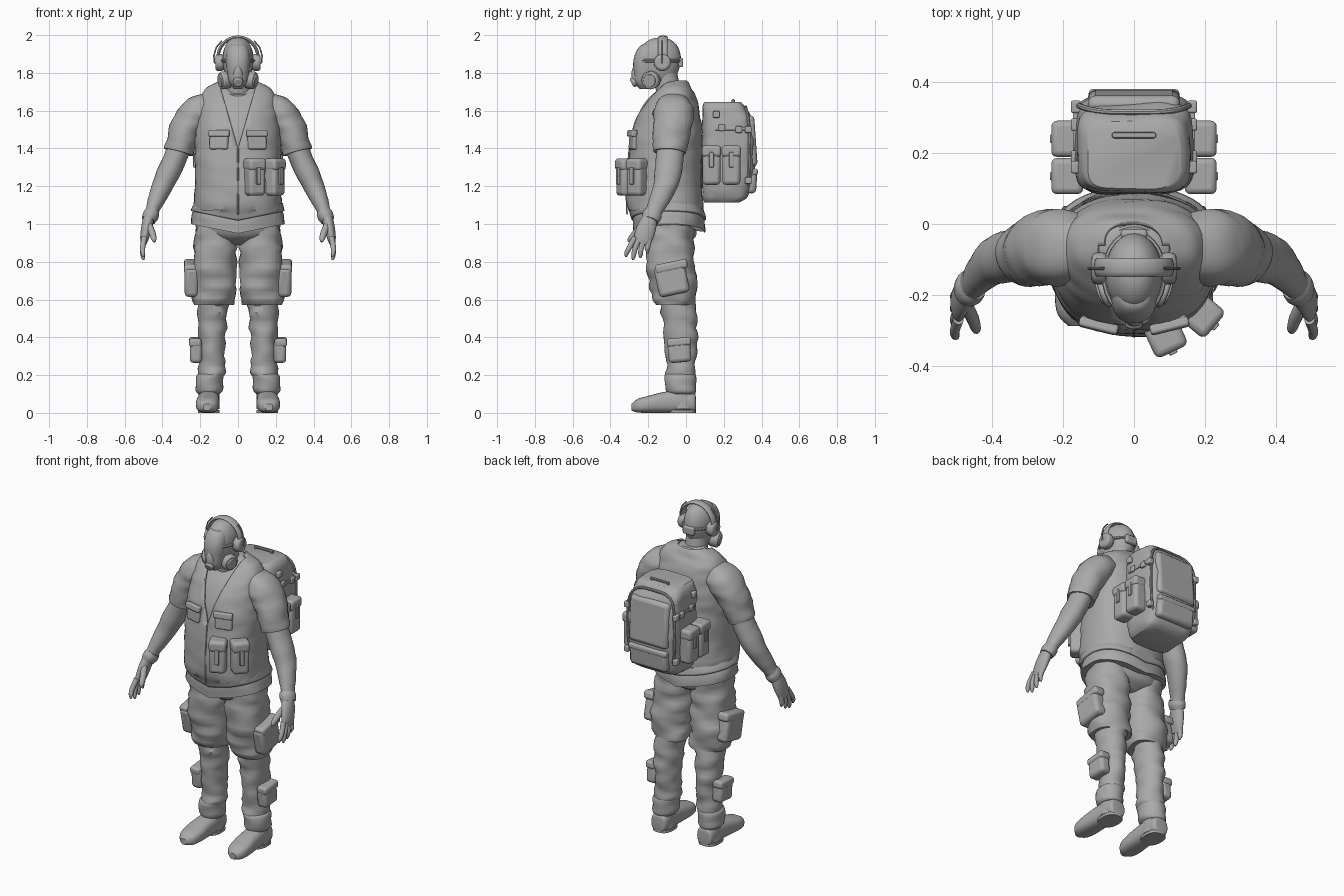
import bpy, bmesh, math
from mathutils import Vector, Matrix, noise

grey = bpy.data.materials.new("plain_grey")
grey.diffuse_color = (0.4, 0.4, 0.4, 1)


def finish(name, bm, mirror=False, bevel=0, angle=40):
    bmesh.ops.recalc_face_normals(bm, faces=bm.faces)
    me = bpy.data.meshes.new(name)
    bm.to_mesh(me)
    bm.free()
    me.materials.append(grey)
    ob = bpy.data.objects.new(name, me)
    bpy.context.collection.objects.link(ob)
    bpy.ops.object.select_all(action='DESELECT')
    ob.select_set(True)
    bpy.context.view_layer.objects.active = ob
    bpy.ops.object.shade_smooth_by_angle(angle=math.radians(angle))
    if bevel:
        m = ob.modifiers.new("soft_edges", 'BEVEL')
        m.width, m.segments, m.limit_method = bevel, 3, 'ANGLE'
    if mirror:
        m = ob.modifiers.new("other_side", 'MIRROR')
        m.use_axis[0] = True
        m.use_mirror_merge = False
    return ob


def spline(p, steps):
    """Catmull-Rom resampling of position + radii rows."""
    out = []
    for i in range(len(p) - 1):
        a, b, c, d = p[max(i - 1, 0)], p[i], p[i + 1], p[min(i + 2, len(p) - 1)]
        for s in range(steps):
            t = s / steps
            out.append([0.5 * (2 * q + (r - o) * t + (2 * o - 5 * q + 4 * r - w) * t * t
                               + (3 * q - o - 3 * r + w) * t ** 3) for o, q, r, w in zip(a, b, c, d)])
    return out + [list(p[-1])]


def skin(rows, axis=None, n=28, power=2.0, steps=4, rumple=0.0):
    """Rings (x, y, z, a, b) lofted along z, along y, or along the path."""
    rows = spline(rows, steps)
    bm, rings = bmesh.new(), []
    for i, (x, y, z, a, b) in enumerate(rows):
        c = Vector((x, y, z))
        if axis == 'Z':
            u, v = Vector((1, 0, 0)), Vector((0, 1, 0))
        elif axis == 'Y':
            u, v = Vector((1, 0, 0)), Vector((0, 0, 1))
        else:
            t = Vector(rows[min(i + 1, len(rows) - 1)][:3]) - Vector(rows[max(i - 1, 0)][:3])
            t.normalize()
            u = Vector((0, 1, 0)).cross(t).normalized()
            v = t.cross(u)
        ring = []
        for k in range(n):
            w = 2 * math.pi * k / n
            ca, sa = math.cos(w), math.sin(w)
            d = u * math.copysign(abs(ca) ** (2 / power), ca) * a + v * math.copysign(abs(sa) ** (2 / power), sa) * b
            q = c + d
            # cloth folds run mostly sideways
            f = noise.noise(Vector((q.x * 9, q.y * 9, q.z * 22)))
            ring.append(bm.verts.new(q + d.normalized() * rumple * f))
        rings.append(ring)
    for r, s in zip(rings, rings[1:]):
        for k in range(n):
            bm.faces.new((r[k], r[(k + 1) % n], s[(k + 1) % n], s[k]))
    bm.faces.new(rings[0])
    bm.faces.new(rings[-1])
    return bm


def loft(name, rows, mirror=False, **kw):
    return finish(name, skin(rows, **kw), mirror)


def box(name, at, size, turn=0.0, tilt=0.0, bevel=0.015, mirror=False):
    bm = bmesh.new()
    m = Matrix.Translation(at) @ Matrix.Rotation(math.radians(turn), 4, 'Z') @ Matrix.Rotation(math.radians(tilt), 4, 'X')
    bmesh.ops.create_cube(bm, size=1, matrix=m @ Matrix.Diagonal((*size, 1)))
    return finish(name, bm, mirror, bevel, 50)


def disc(name, at, radius, depth, direction, mirror=False, bevel=0.008):
    bm = bmesh.new()
    m = Matrix.Translation(at) @ Vector(direction).to_track_quat('Z', 'Y').to_matrix().to_4x4()
    bmesh.ops.create_cone(bm, cap_ends=True, segments=24, radius1=radius, radius2=radius, depth=depth, matrix=m)
    return finish(name, bm, mirror, bevel)


def cord(name, pts, r, cyclic=False, mirror=False):
    cu = bpy.data.curves.new(name + "_path", 'CURVE')
    cu.dimensions, cu.bevel_depth, cu.bevel_resolution = '3D', r, 2
    sp = cu.splines.new('POLY')
    sp.points.add(len(pts) - 1)
    for q, p in zip(sp.points, pts):
        q.co = (*p, 1)
    sp.use_cyclic_u = cyclic
    tmp = bpy.data.objects.new(name + "_path", cu)
    bpy.context.collection.objects.link(tmp)
    bm = bmesh.new()
    bm.from_mesh(tmp.to_mesh())
    tmp.to_mesh_clear()
    bpy.data.objects.remove(tmp)
    return finish(name, bm, mirror)


def loop(fn, n=28):
    return [fn(math.cos(2 * math.pi * k / n), math.sin(2 * math.pi * k / n)) for k in range(n)]


# Torso: shirt, then vest with an open V neck
body = [(0, -.09, 1.02, .242, .19), (0, -.11, 1.1, .228, .195), (0, -.115, 1.25, .222, .193),
        (0, -.107, 1.4, .222, .185), (0, -.1, 1.5, .218, .178), (0, -.085, 1.6, .205, .153),
        (0, -.07, 1.67, .195, .12), (0, -.06, 1.715, .165, .085), (0, -.06, 1.745, .11, .068), (0, -.06, 1.755, .08, .06)]
loft("shirt", [(x, y, z, a - .014, b - .014) for x, y, z, a, b in body], axis='Z', power=2.4)
bm = skin(body, axis='Z', n=48, power=2.4, steps=5, rumple=.008)
for f in [f for f in bm.faces if len(f.verts) > 4]:
    bm.faces.remove(f)
for s in (1, -1):
    bmesh.ops.bisect_plane(bm, geom=bm.verts[:] + bm.edges[:] + bm.faces[:],
                           plane_co=(0, 0, 1.4), plane_no=(.33 * s, 0, -.095))
gone = [f for f in bm.faces if f.calc_center_median().y < -.06
        and abs(f.calc_center_median().x) < (f.calc_center_median().z - 1.4) * .288]
bmesh.ops.delete(bm, geom=gone, context='FACES')
for v in bm.verts:
    if v.co.z < 1.06:
        v.co.z += .2 * abs(v.co.x)
vest = finish("vest", bm)
m = vest.modifiers.new("cloth_thickness", 'SOLIDIFY')
m.thickness, m.offset = .012, 0
bm = skin([(0, -.09, .95, .25, .19), (0, -.09, 1.0, .243, .19), (0, -.1, 1.06, .225, .18)], axis='Z', n=40, power=2.3, rumple=.008)
for v in bm.verts:
    v.co.z += .2 * abs(v.co.x)
finish("shirt_hem", bm)
cord("shirt_collar", loop(lambda c, s: (.078 * c, -.085 + .075 * s, 1.715 + .035 * s)), .01, True)
cord("vest_front_seam", [(0, -.312, 1.05), (0, -.316, 1.15), (0, -.314, 1.25), (0, -.3, 1.4)], .004)

# Chest pockets and belt pouches
box("chest_pocket", (.1, -.277, 1.445), (.1, .03, .1), 14, -4, .01, True)
box("chest_pocket_flap", (.1, -.287, 1.48), (.112, .028, .036), 14, -8, .008, True)
for x, y, turn in ((.088, -.315, 25), (.19, -.255, 50)):
    box("pouch", (x, y, 1.24), (.095, .09, .18), turn, 0, .02)
    box("pouch_flap", (x, y, 1.315), (.1, .1, .065), turn, 0, .018)
    out = Vector((math.sin(math.radians(turn)), -math.cos(math.radians(turn)), 0))
    box("pouch_strap", Vector((x, y, 1.255)) + out * .05, (.025, .014, .09), turn, 0, .004)

# Arms
loft("sleeve", [(.14, -.065, 1.625, .075, .09), (.21, -.065, 1.59, .092, .105), (.262, -.07, 1.53, .086, .105),
                (.295, -.08, 1.45, .079, .096), (.315, -.086, 1.38, .076, .088)], True, rumple=.012)
loft("forearm", [(.3, -.08, 1.43, .06, .075), (.35, -.09, 1.31, .062, .073), (.392, -.105, 1.22, .057, .068),
                 (.432, -.14, 1.13, .044, .052), (.46, -.175, 1.06, .034, .042), (.47, -.185, 1.03, .034, .04)], True, rumple=.005)
loft("glove_cuff", [(.452, -.17, 1.065, .038, .046), (.462, -.18, 1.045, .043, .052), (.474, -.19, 1.02, .037, .046)], True)
loft("palm", [(.47, -.188, 1.04, .03, .038), (.483, -.207, .985, .029, .05), (.494, -.225, .93, .024, .05), (.5, -.235, .895, .015, .042)], True)
for i in range(4):
    y = -.192 - .026 * i
    drop = (.035, .01, 0, .015)[i]
    loft("finger", [(.495, y, .93, .015, .015), (.505, y - .012 - .006 * i, .875, .014, .014),
                    (.503, y - .012 - .011 * i, .83 + drop, .012, .012), (.5, y - .012 - .012 * i, .81 + drop, .005, .005)],
         True, n=12)
loft("thumb", [(.475, -.225, 1.0, .018, .02), (.455, -.265, .955, .018, .018), (.445, -.295, .92, .014, .014),
               (.443, -.305, .905, .005, .005)], True, n=12)

# Trousers, lower legs, boots
loft("trouser_seat", [(0, -.09, 1.05, .21, .16), (0, -.09, .98, .222, .15), (0, -.085, .93, .19, .13), (0, -.08, .89, .06, .07)],
     axis='Z', power=2.3, rumple=.008)
loft("trouser_leg", [(.115, -.085, 1.0, .105, .13), (.12, -.085, .9, .112, .125), (.125, -.08, .8, .117, .128),
                     (.129, -.07, .7, .121, .127), (.129, -.058, .61, .117, .113), (.129, -.055, .57, .108, .103)],
     True, axis='Z', power=2.2, rumple=.02)
loft("lower_leg", [(.13, -.05, .62, .085, .095), (.136, -.035, .5, .081, .09), (.136, -.027, .4, .073, .088),
                   (.137, -.025, .3, .068, .084), (.143, -.028, .22, .072, .08), (.146, -.03, .19, .068, .078)],
     True, axis='Z', rumple=.016)
loft("ankle_cuff", [(.148, -.03, .205, .066, .076), (.15, -.03, .19, .074, .084), (.152, -.028, .12, .07, .08), (.153, -.025, .1, .058, .068)],
     True, axis='Z', rumple=.01)
loft("boot_shaft", [(.155, -.02, .02, .058, .068), (.154, -.022, .08, .055, .07), (.152, -.022, .15, .058, .07)], True, axis='Z')
loft("boot", [(.155, .052, .05, .03, .035), (.155, .04, .055, .05, .052), (.155, -.04, .06, .056, .06), (.158, -.13, .054, .06, .054),
              (.161, -.2, .045, .062, .045), (.163, -.255, .038, .052, .036), (.164, -.288, .03, .02, .018)],
     True, axis='Y', power=2.6)
loft("boot_sole", [(.155, -.02, 0, .058, .072), (.155, -.02, .016, .058, .072)], True, axis='Z', steps=1, power=2.6)
box("thigh_pocket", (.245, -.075, .705), (.075, .165, .16), 0, 12, .022, True)
box("thigh_pocket_flap", (.25, -.078, .775), (.072, .175, .05), 0, 12, .016, True)
box("calf_pocket", (.222, -.035, .325), (.066, .12, .115), 0, 5, .02, True)
box("calf_pocket_flap", (.226, -.037, .375), (.066, .128, .045), 0, 5, .014, True)

# Head and breathing mask
loft("neck", [(0, -.085, 1.68, .075, .07), (0, -.1, 1.74, .064, .066), (0, -.12, 1.82, .064, .07)], axis='Z')
loft("head", [(0, -.16, 1.73, .045, .06), (0, -.15, 1.78, .068, .095), (0, -.142, 1.85, .08, .114), (0, -.14, 1.91, .078, .108),
              (0, -.138, 1.955, .06, .083), (0, -.137, 1.98, .035, .045), (0, -.137, 1.987, .005, .005)], axis='Z')
loft("face_mask", [(0, -.215, 1.715, .022, .03), (0, -.218, 1.75, .046, .055), (0, -.215, 1.8, .058, .062), (0, -.215, 1.86, .063, .064),
                   (0, -.205, 1.91, .06, .06), (0, -.195, 1.945, .045, .045), (0, -.19, 1.952, .02, .02)], axis='Z', power=2.2)
cord("visor_rim", loop(lambda c, s: (.056 * c * (1 + .15 * s), -.247 + .028 * c * c + .012 * s, 1.86 + .07 * s)), .007, True)
loft("nose_cup", [(0, -.24, 1.86, .008, .02), (0, -.26, 1.82, .022, .025), (0, -.258, 1.77, .03, .03), (0, -.25, 1.74, .018, .02)], axis='Z')
disc("mask_valve", (0, -.27, 1.755), .026, .04, (0, -1, -.5))
disc("mask_filter", (.068, -.185, 1.762), .047, .05, (1, -.35, -.15), True)
disc("filter_cap", (.091, -.193, 1.758), .034, .016, (1, -.35, -.15), True, .004)
cord("mask_strap", loop(lambda c, s: (.083 * c, -.142 + .115 * s, 1.865)), .009, True)

# Ear defenders
disc("ear_cup", (.097, -.125, 1.855), .045, .046, (1, 0, 0), True, .015)
disc("ear_cushion", (.079, -.125, 1.855), .04, .02, (1, 0, 0), True, .006)
arc = [math.pi * (k / 16) for k in range(17)]
loft("headband", [(.105 * math.cos(t), -.122, 1.885 + .104 * math.sin(t), .009, .026) for t in arc], n=12, steps=1)
cord("headband_wire", [(.124, -.125, 1.85), (.128, -.125, 1.89), (.115, -.125, 1.935), (.085, -.125, 1.97)], .004, mirror=True)
box("rear_strap_pad", (0, -.028, 1.855), (.075, .026, .05), 0, 0, .01)

# Backpack
loft("backpack", [(0, .19, 1.115, .125, .09), (0, .21, 1.15, .15, .122), (0, .222, 1.25, .163, .137), (0, .225, 1.4, .167, .14),
                  (0, .218, 1.54, .163, .133), (0, .2, 1.62, .15, .113), (0, .195, 1.645, .13, .095)], axis='Z', n=40, power=4.5, rumple=.01)
box("back_panel", (0, .345, 1.44), (.26, .05, .27), 0, 4, .022)
box("back_lower_pocket", (0, .347, 1.225), (.25, .055, .125), 0, -4, .022)
box("back_pocket_flap", (0, .358, 1.275), (.255, .045, .035), 0, 0, .012)
cord("pack_piping", loop(lambda c, s: (.158 * math.copysign(abs(c) ** .5, c), .335 - .02 * s * s,
                                       1.395 + .225 * math.copysign(abs(s) ** .5, s)), 40), .008, True)
cord("pack_handle", [(-.055, .25, 1.635), (-.055, .25, 1.655), (.055, .25, 1.655), (.055, .25, 1.635)], .009)
for y in (.135, .24):
    box("side_pocket", (.185, y, 1.3), (.085, .095, .185), 0, 0, .02, True)
    box("side_pocket_flap", (.188, y, 1.385), (.09, .102, .06), 0, 0, .016, True)
    box("side_pocket_strap", (.23, y, 1.34), (.014, .024, .08), 0, 0, .004, True)
for y, z in ((.19, 1.51), (.28, 1.5), (.16, 1.58), (.33, 1.23), (.33, 1.5)):
    box("buckle", (.163, y, z), (.03, .035, .035), 0, 0, .006, True)
box("compression_strap", (.165, .25, 1.505), (.014, .19, .018), 0, 0, .003, True)
